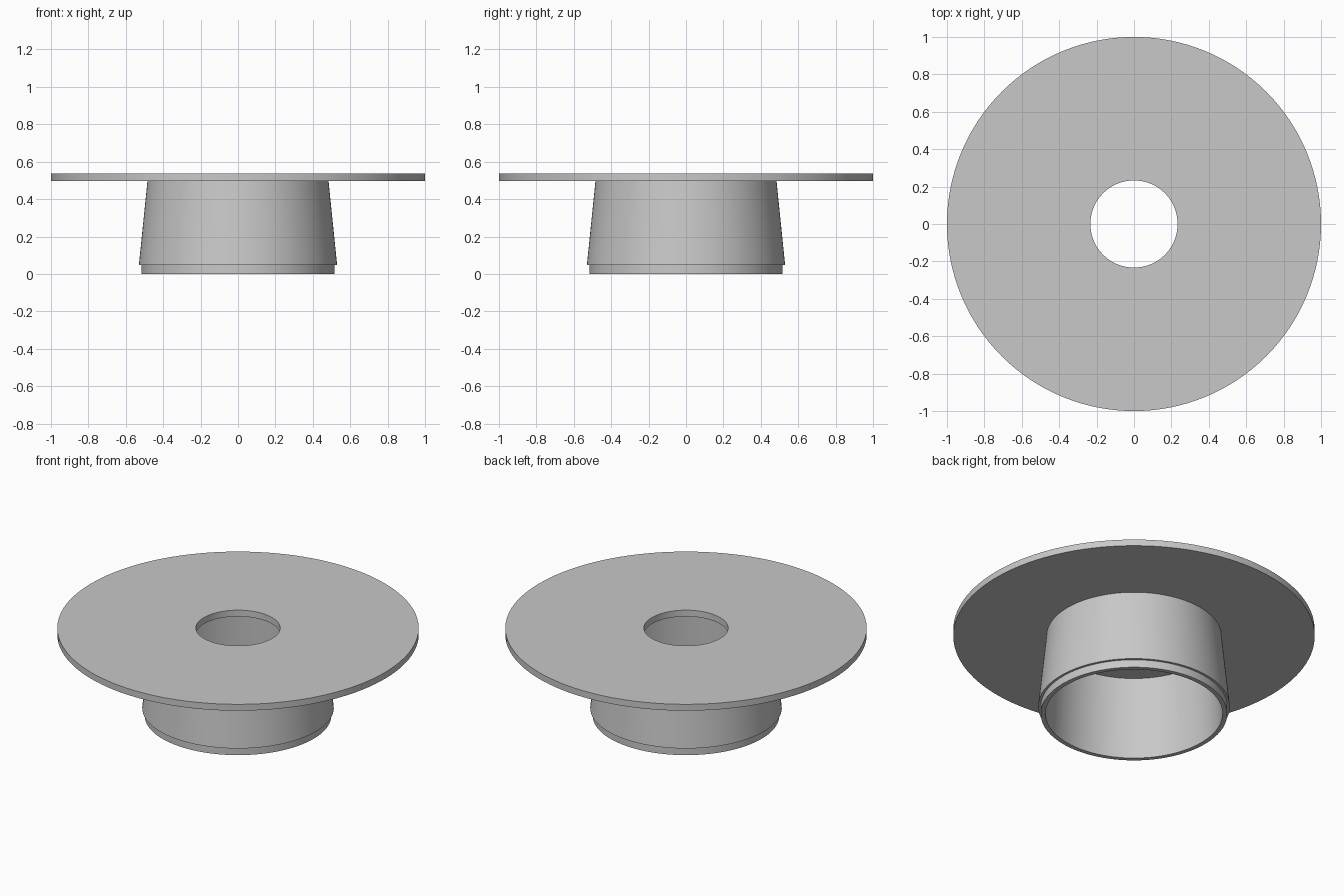
import bpy
import bmesh
import math

cube = bpy.data.objects.get("Cube")
if cube:
    bpy.data.objects.remove(cube, do_unlink=True)

SEGMENTS = 128

# Single plain grey finish
grey = bpy.data.materials.new("plain_grey")
grey.use_nodes = True
colour = (0.58, 0.58, 0.58, 1.0)
grey.diffuse_color = colour
grey.node_tree.nodes["Principled BSDF"].inputs["Base Color"].default_value = colour


def lathe(name, profile):
    """Turn a closed (radius, height) profile around the z axis."""
    bm = bmesh.new()
    verts = [bm.verts.new((r, 0, z)) for r, z in profile]
    edges = [bm.edges.new((v, verts[i - 1])) for i, v in enumerate(verts)]
    bmesh.ops.spin(bm, geom=verts + edges, cent=(0, 0, 0), axis=(0, 0, 1),
                   angle=math.tau, steps=SEGMENTS, use_merge=False)
    bmesh.ops.remove_doubles(bm, verts=bm.verts, dist=1e-4)
    bmesh.ops.recalc_face_normals(bm, faces=bm.faces)
    mesh = bpy.data.meshes.new(name)
    bm.to_mesh(mesh)
    bm.free()
    mesh.materials.append(grey)
    obj = bpy.data.objects.new(name, mesh)
    bpy.context.collection.objects.link(obj)
    bpy.ops.object.select_all(action="DESELECT")
    obj.select_set(True)
    bpy.context.view_layer.objects.active = obj
    bpy.ops.object.shade_smooth_by_angle(angle=math.radians(30))
    return obj


# Thin round plate with a central hole
PLATE_BOTTOM, PLATE_TOP = 0.497, 0.536
lathe("flange_plate", [
    (0.233, PLATE_BOTTOM), (1.0, PLATE_BOTTOM),
    (1.0, PLATE_TOP), (0.233, PLATE_TOP),
])

# Hollow tapered hub with a stepped lower lip, its top set into the plate
HUB_TOP = PLATE_BOTTOM + 0.01
lathe("tapered_hub", [
    (0.49, 0.0), (0.516, 0.0), (0.516, 0.047),
    (0.53, 0.047), (0.483, HUB_TOP), (0.47, HUB_TOP),
])
